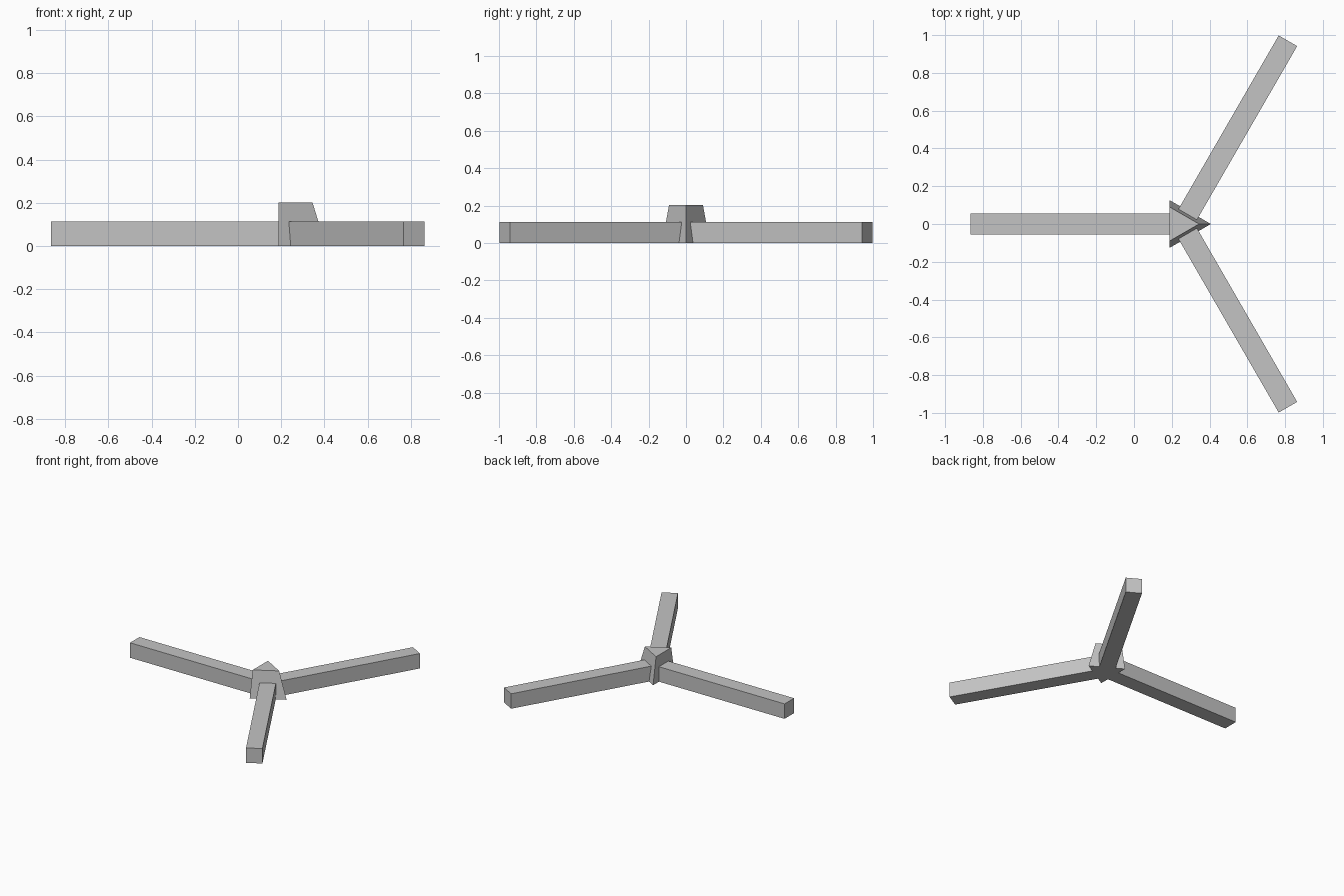
import bpy
import bmesh
from math import cos, sin, radians
from mathutils import Matrix, Vector

cube = bpy.data.objects.get("Cube")
if cube:
    bpy.data.objects.remove(cube, do_unlink=True)

grey = bpy.data.materials.new("plain grey")
grey.use_nodes = True
colour = (0.55, 0.55, 0.55, 1)
grey.diffuse_color = colour
grey.node_tree.nodes["Principled BSDF"].inputs["Base Color"].default_value = colour

HUB_X = 0.255       # point where the arm axes meet
BACK_X = 0.187      # upright face of the hub
WIDTH = 0.113       # square section of the arms
REACH = 1.12        # arm length from the meeting point
INSET = 0.045       # arms start just inside the hub


def add_object(name, bm):
    bmesh.ops.recalc_face_normals(bm, faces=bm.faces)
    mesh = bpy.data.meshes.new(name)
    bm.to_mesh(mesh)
    bm.free()
    mesh.materials.append(grey)
    obj = bpy.data.objects.new(name, mesh)
    bpy.context.collection.objects.link(obj)
    return obj


# Square bars radiating from the hub
def arm(name, degrees):
    bm = bmesh.new()
    bmesh.ops.create_cube(bm, size=1)
    bmesh.ops.scale(bm, vec=(REACH - INSET, WIDTH, WIDTH), verts=bm.verts)
    bmesh.ops.translate(bm, vec=((REACH + INSET) / 2, 0, WIDTH / 2), verts=bm.verts)
    obj = add_object(name, bm)
    a = radians(degrees)
    obj.matrix_world = Matrix.Translation((HUB_X, 0, 0)) @ Matrix.Rotation(a, 4, "Z")


for arm_name, angle in (("right_arm", 180), ("back_left_arm", 60), ("front_left_arm", -60)):
    arm(arm_name, angle)

# Triangular hub: tapered on two sides, upright on the third
bm = bmesh.new()
rings = []
for half, z in ((0.127, 0), (0.091, 0.202)):
    tip = BACK_X + half * 3 ** 0.5
    corners = ((BACK_X, -half), (tip, 0), (BACK_X, half))
    rings.append([bm.verts.new((x, y, z)) for x, y in corners])
bottom, top = rings
bm.faces.new(bottom)
bm.faces.new(top)
for i in range(3):
    j = (i + 1) % 3
    bm.faces.new((bottom[i], bottom[j], top[j], top[i]))
add_object("hub", bm)
